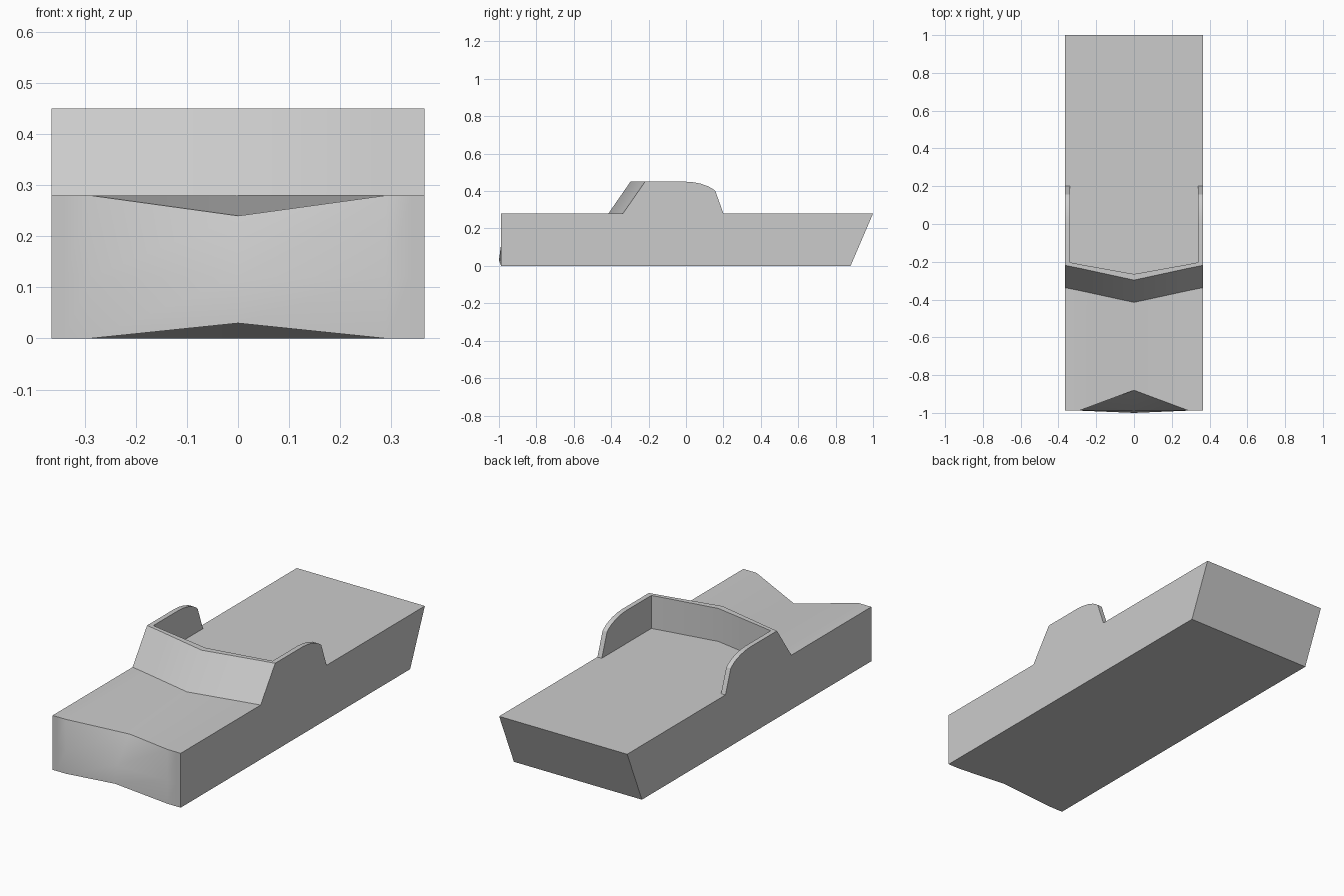
import bpy, bmesh

if "Cube" in bpy.data.objects:
    bpy.data.objects.remove(bpy.data.objects["Cube"])

HALF = 0.365      # half width
WALL = 0.34       # inner face of the side walls
DECK = 0.28       # deck height
ROOF = 0.45       # rim height
# rounded rear shoulder of each side wall (y, z)
SHOULDER = [(0.0, ROOF), (0.04, 0.447), (0.08, 0.439), (0.12, 0.425),
            (0.145, 0.41), (0.157, 0.40), (0.20, DECK)]


def lerp(ax, table):
    """Interpolate a value over the distance from the centre line."""
    for (x0, v0), (x1, v1) in zip(table, table[1:]):
        if ax <= x1:
            return v0 + (v1 - v0) * (ax - x0) / (x1 - x0)
    return table[-1][1]


def profile(x, inside):
    """Lengthwise outline of the body at x; inside = open tray, else side wall."""
    a = abs(x)
    k = max(0.0, 1 - a / 0.29)            # centre crease amount
    base = lerp(a, [(0, -0.415), (0.29, -0.352), (HALF, -0.337)])
    inner = lerp(a, [(0, -0.265), (0.29, -0.213), (WALL, -0.203), (HALF, -0.203)])
    pts = [(0.88, 0.0),
           (-0.988 - 0.012 * k, 0.03 * k),          # nose bottom
           (-0.988, 0.12),                          # nose middle
           (-0.988 + 0.108 * k, DECK - 0.04 * k),   # nose top
           (base, DECK), (base + 0.118, ROOF),      # sloped screen
           (inner, ROOF)]
    if inside:
        pts.append((inner, DECK))
        pts += [(y, DECK) for y, z in SHOULDER[1:]]
    else:
        pts += SHOULDER
    pts.append((1.0, DECK))
    return [(x, y, z) for y, z in pts]


# Loft the outlines across the width; the doubled stations form the inner walls
half = [(0.29, True), (WALL, True), (WALL, False), (HALF, False)]
stations = [(-x, i) for x, i in reversed(half)] + [(0.0, True)] + half
bm = bmesh.new()
rings = [[bm.verts.new(p) for p in profile(x, i)] for x, i in stations]
n = len(rings[0])
for r0, r1 in zip(rings, rings[1:]):
    for j in range(n):
        k = (j + 1) % n
        bm.faces.new((r0[j], r0[k], r1[k], r1[j]))
bm.faces.new(rings[0][::-1])
bm.faces.new(rings[-1])
bmesh.ops.remove_doubles(bm, verts=bm.verts, dist=1e-5)
bmesh.ops.dissolve_degenerate(bm, dist=1e-5, edges=bm.edges)
bmesh.ops.recalc_face_normals(bm, faces=bm.faces)

mesh = bpy.data.meshes.new("truck_body")
bm.to_mesh(mesh)
bm.free()
body = bpy.data.objects.new("truck_body", mesh)
bpy.context.collection.objects.link(body)

# Soft shading on the gently curved nose, crisp corners elsewhere
bpy.context.view_layer.objects.active = body
body.select_set(True)
bpy.ops.object.shade_smooth_by_angle(angle=0.5)
